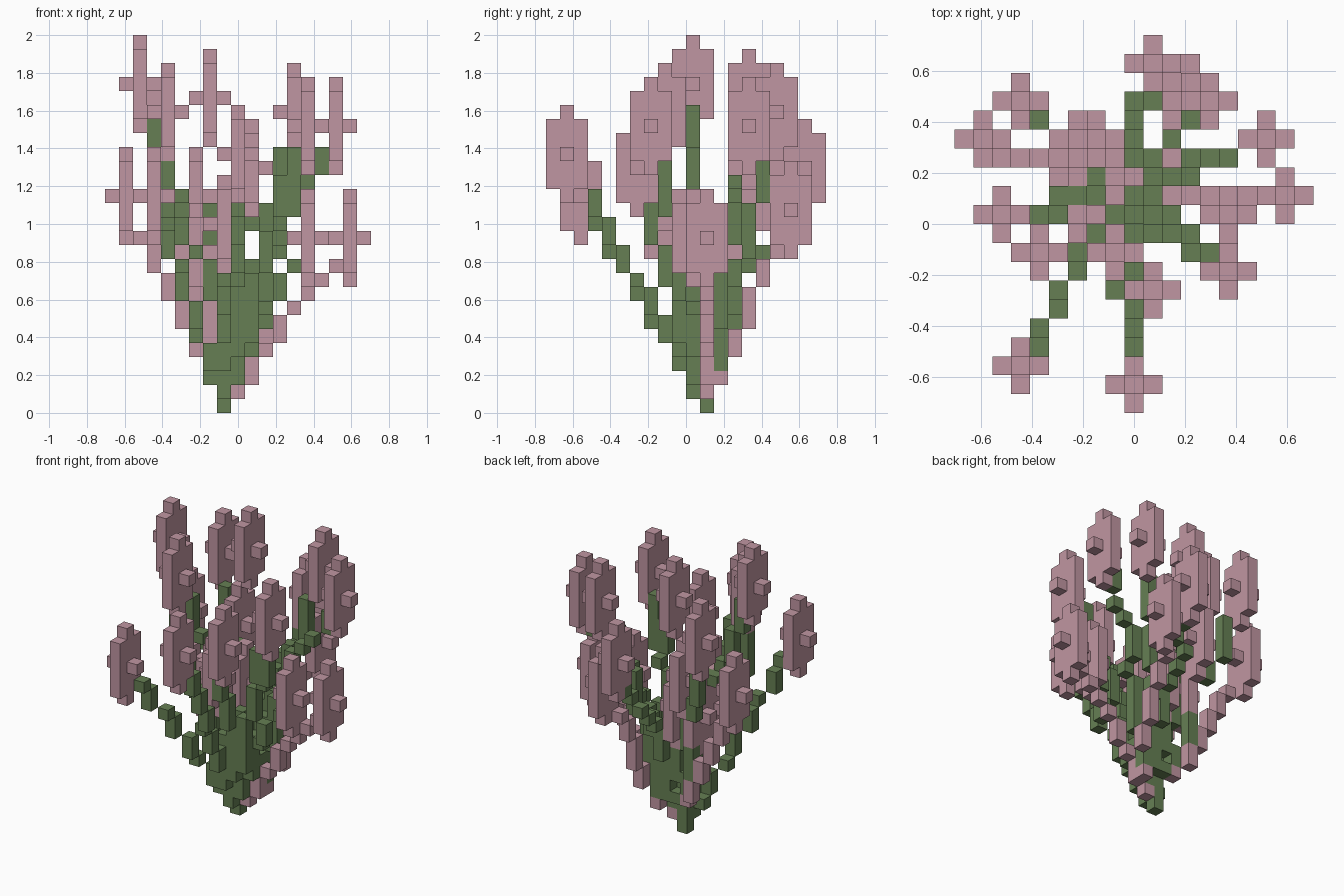
import bpy, bmesh
from mathutils import Vector, Matrix

cube = bpy.data.objects.get("Cube")
if cube:
    bpy.data.objects.remove(cube, do_unlink=True)

CELL = 2 / 27  # size of one block


def make_material(name, rgb):
    m = bpy.data.materials.new(name)
    m.use_nodes = True
    m.diffuse_color = (*rgb, 1)
    m.node_tree.nodes["Principled BSDF"].inputs["Base Color"].default_value = (*rgb, 1)
    return m


PINK = make_material("dusty pink", (0.53, 0.305, 0.36))
GREEN = make_material("leaf green", (0.133, 0.213, 0.088))


def build(name, runs, mat):
    """One object from vertical runs of blocks: (column, row, bottom, top)."""
    bm = bmesh.new()
    for i, j, k0, k1 in runs:
        n = k1 - k0 + 1
        centre = Vector((i - 9, j - 9.5, k0 + n / 2)) * CELL
        size = Matrix.Diagonal((CELL, CELL, CELL * n, 1))
        bmesh.ops.create_cube(bm, size=1, matrix=Matrix.Translation(centre) @ size)
    me = bpy.data.meshes.new(name)
    bm.to_mesh(me)
    bm.free()
    me.materials.append(mat)
    bpy.context.collection.objects.link(bpy.data.objects.new(name, me))


taken = set()


def flower(name, i, j, k):
    """Upright bud: tall core, shorter front and back petals, two side nubs."""
    runs = [(i, j, k - 3, k + 3), (i, j - 1, k - 2, k + 2), (i, j + 1, k - 2, k + 2),
            (i - 1, j, k, k), (i + 1, j, k, k)]
    for a, b, lo, hi in runs:
        taken.update((a, b, c) for c in range(lo, hi + 1))
    build(name, runs, PINK)


def stem(name, points, mat):
    """Stepped stalk through the given block positions, leaving out taken blocks."""
    cells = []
    for p, q in zip(points, points[1:]):
        for k in range(p[2], q[2] + 1):
            t = (k - p[2]) / max(1, q[2] - p[2])
            c = (round(p[0] + (q[0] - p[0]) * t), round(p[1] + (q[1] - p[1]) * t), k)
            if c not in taken:
                taken.add(c)
                cells.append(c)
    runs = []
    for i, j, k in sorted(cells):
        if runs and runs[-1][:2] == [i, j] and runs[-1][3] == k - 1:
            runs[-1][3] = k
        else:
            runs.append([i, j, k, k])
    if runs:
        build(name, runs, mat)


# Flowers
flower("front_flower", 9, 1, 18)
flower("front_right_flower", 3, 2, 15)
flower("front_left_low_flower", 10, 6, 17)
flower("front_left_flower", 14, 7, 20)
flower("right_mid_flower", 4, 8, 21)
flower("right_tall_flower", 2, 10, 23)
flower("right_outer_flower", 1, 14, 15)
flower("back_right_flower", 3, 16, 20)
flower("back_mid_flower", 7, 14, 22)
flower("back_flower", 10, 18, 17)
flower("back_left_low_flower", 12, 17, 14)
flower("back_left_flower", 13, 16, 21)
flower("left_tall_flower", 16, 14, 20)
flower("left_inner_flower", 14, 10, 12)
flower("left_outer_flower", 17, 11, 12)
flower("inner_front_flower", 8, 8, 13)
flower("inner_right_flower", 6, 10, 11)
flower("inner_back_flower", 8, 12, 11)
flower("inner_right_low_flower", 6, 12, 11)
flower("inner_back_right_flower", 6, 14, 15)

# Root block
stem("root", [(8, 11, 0), (8, 11, 0)], GREEN)

# Green stalk that the pink ones wrap around
stem("back_left_stalk", [(9, 11, 2), (10, 12, 3), (10, 12, 8), (10, 13, 9), (10, 13, 10),
                         (11, 14, 11), (11, 14, 14), (12, 15, 15), (12, 15, 18)], GREEN)

# Pink stalks
stem("left_outer_stalk", [(9, 11, 1), (10, 11, 2), (11, 11, 4), (12, 11, 6), (13, 11, 7),
                          (14, 11, 8), (15, 11, 9), (16, 11, 10)], PINK)
stem("right_outer_stalk", [(7, 12, 3), (6, 13, 4), (6, 13, 5), (5, 13, 6), (5, 13, 7),
                           (4, 13, 8), (4, 13, 9), (3, 13, 10), (3, 13, 11), (2, 13, 12)], PINK)
stem("back_left_low_stalk", [(10, 12, 2), (10, 12, 3), (11, 13, 4), (11, 13, 5), (11, 14, 6),
                             (11, 14, 7), (11, 15, 9), (11, 15, 10), (11, 16, 11)], PINK)
stem("inner_right_stalk", [(7, 10, 5), (7, 10, 7), (6, 10, 8)], PINK)

# Green stalks
stem("front_stalk", [(8, 10, 1), (8, 10, 2), (8, 9, 3), (8, 9, 4), (8, 8, 5), (8, 8, 6),
                     (8, 7, 7), (8, 7, 8), (8, 6, 9), (9, 5, 10), (9, 5, 11), (9, 4, 12),
                     (9, 4, 13), (9, 3, 14), (9, 3, 15)], GREEN)
stem("front_right_stalk", [(7, 10, 2), (7, 9, 3), (7, 9, 4), (6, 8, 5), (6, 7, 6), (6, 7, 7),
                           (5, 6, 8), (5, 6, 9), (5, 5, 10), (4, 4, 11), (4, 4, 12),
                           (4, 3, 13)], GREEN)
stem("front_left_low_stalk", [(9, 10, 2), (9, 9, 5), (9, 9, 8), (9, 8, 9), (9, 8, 11),
                              (9, 7, 12), (9, 7, 14)], GREEN)
stem("front_left_stalk", [(9, 10, 3), (10, 9, 5), (10, 9, 9), (11, 9, 10), (11, 9, 12),
                          (12, 9, 13), (13, 8, 14), (13, 8, 18)], GREEN)
stem("right_mid_stalk", [(8, 10, 3), (8, 9, 5), (8, 9, 7), (7, 9, 8), (7, 9, 10), (6, 8, 11),
                         (5, 8, 12), (5, 8, 13), (4, 8, 14), (4, 8, 17)], GREEN)
stem("right_tall_stalk", [(8, 11, 1), (8, 11, 6), (7, 11, 7), (7, 11, 10), (6, 11, 11),
                          (6, 11, 14), (5, 11, 14), (5, 10, 15), (4, 10, 16), (4, 10, 18),
                          (3, 10, 19), (3, 10, 21)], GREEN)
stem("back_right_stalk", [(8, 12, 3), (7, 12, 4), (7, 12, 5), (6, 13, 6), (6, 13, 11),
                          (5, 14, 12), (5, 14, 13), (4, 15, 14), (4, 15, 17)], GREEN)
stem("back_mid_stalk", [(8, 12, 5), (8, 12, 7), (7, 12, 8), (7, 12, 14)], GREEN)
stem("back_stalk", [(9, 11, 2), (9, 12, 4), (9, 12, 6), (9, 13, 7), (9, 13, 9), (9, 14, 10),
                    (9, 15, 11), (9, 16, 12), (10, 16, 13), (10, 17, 14)], GREEN)
stem("left_tall_stalk", [(10, 11, 3), (10, 11, 5), (11, 12, 6), (11, 12, 10), (12, 12, 11),
                         (12, 13, 12), (12, 13, 14), (13, 13, 15), (14, 13, 16),
                         (15, 14, 17), (15, 14, 18)], GREEN)
stem("left_upper_stalk", [(12, 9, 13), (12, 8, 14), (12, 8, 16)], GREEN)
stem("centre_stalk", [(9, 10, 4), (9, 10, 9)], GREEN)
stem("left_inner_stalk", [(10, 10, 4), (10, 10, 6), (11, 10, 7), (12, 9, 8), (12, 9, 9),
                          (13, 10, 10)], GREEN)
